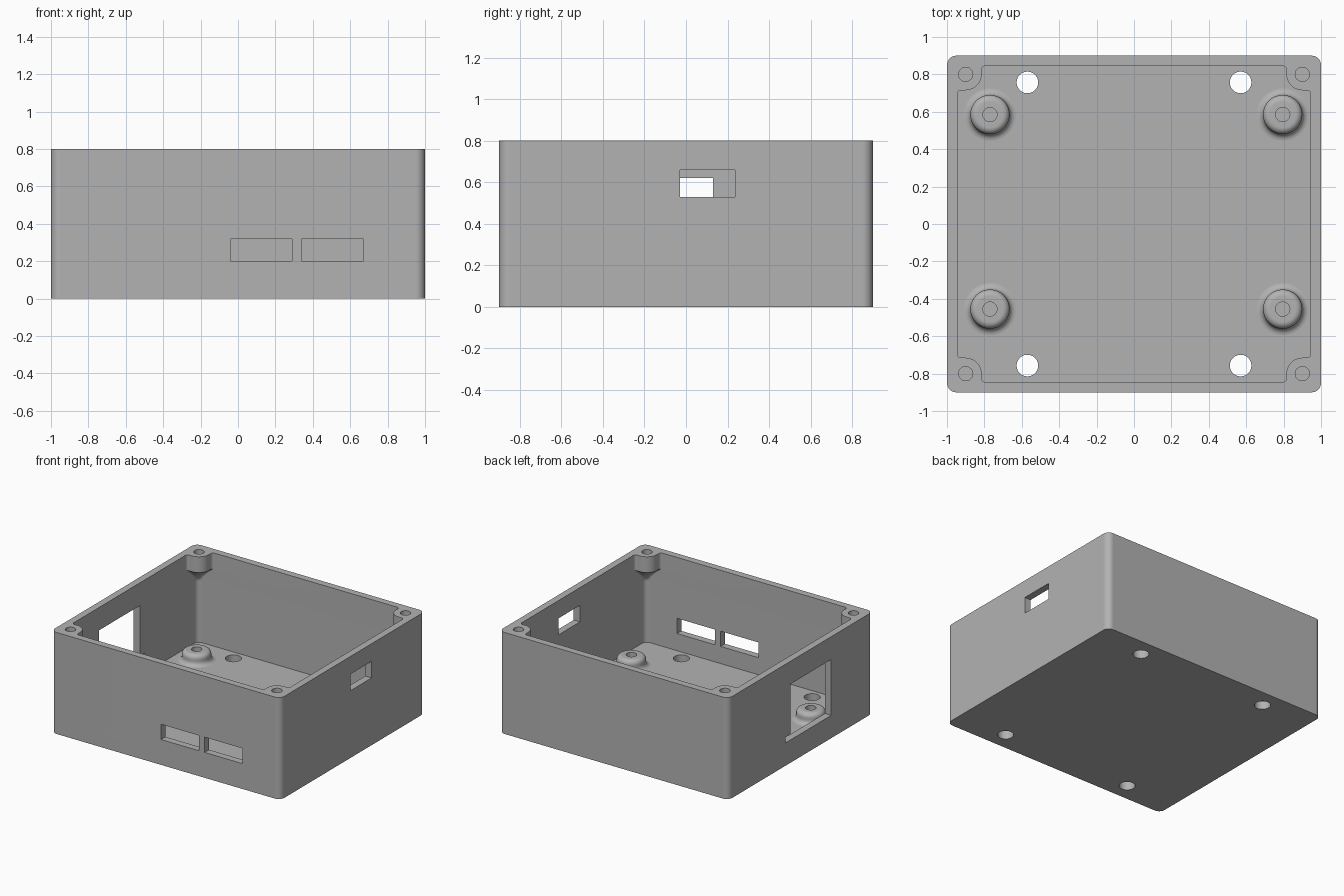
import bpy, bmesh
from math import cos, sin, pi, radians
from mathutils import Matrix, Vector

if "Cube" in bpy.data.objects:
    bpy.data.objects.remove(bpy.data.objects["Cube"])

HEIGHT, FLOOR, WALL = 0.8, 0.065, 0.055
HX, HY = 1.0, 0.9                      # outer half sizes
IX, IY = HX - WALL, HY - WALL          # inner half sizes
SX, SY, BOSS = 0.9, 0.8, 0.085         # lid screw position, boss radius

grey = bpy.data.materials.new("mid grey plastic")
grey.use_nodes = True
grey.diffuse_color = (0.45, 0.45, 0.45, 1)
grey.node_tree.nodes["Principled BSDF"].inputs["Base Color"].default_value = grey.diffuse_color


def make(name, bm):
    bmesh.ops.recalc_face_normals(bm, faces=bm.faces)
    mesh = bpy.data.meshes.new(name)
    bm.to_mesh(mesh)
    bm.free()
    mesh.materials.append(grey)
    ob = bpy.data.objects.new(name, mesh)
    bpy.context.collection.objects.link(ob)
    return ob


def select(ob):
    bpy.ops.object.select_all(action="DESELECT")
    ob.select_set(True)
    bpy.context.view_layer.objects.active = ob


def arc(cx, cy, r, a, b, n):
    angles = [radians(a + (b - a) * i / (n - 1)) for i in range(n)]
    return [Vector((cx + r * cos(t), cy + r * sin(t))) for t in angles]


def four_corners(corner):
    """Repeat a counter-clockwise +x +y corner around a closed outline."""
    ring = []
    for sx, sy in ((1, 1), (-1, 1), (-1, -1), (1, -1)):
        pts = [Vector((p.x * sx, p.y * sy)) for p in corner]
        ring += pts if sx * sy > 0 else pts[::-1]
    return ring


def loft(name, layers):
    """Closed solid through (z, outline) layers."""
    bm = bmesh.new()
    rings = [[bm.verts.new((p.x, p.y, z)) for p in pts] for z, pts in layers]
    for lo, hi in zip(rings, rings[1:]):
        for i in range(len(lo)):
            j = (i + 1) % len(lo)
            bm.faces.new((lo[i], lo[j], hi[j], hi[i]))
    bm.faces.new(rings[0][::-1])
    bm.faces.new(rings[-1])
    return make(name, bm)


def box(name, x, y, z):
    bm = bmesh.new()
    size = [b - a for a, b in (x, y, z)]
    mid = [(a + b) / 2 for a, b in (x, y, z)]
    bmesh.ops.create_cube(bm, size=1, matrix=Matrix.Translation(mid) @ Matrix.Diagonal((*size, 1)))
    return make(name, bm)


def drill(x, y, r, z0, z1):
    ring = arc(x, y, r, 0, 345, 24)
    return loft("drill", [(z0, ring), (z1, ring)])


def cut(ob, cutter):
    select(ob)
    mod = ob.modifiers.new("cut", "BOOLEAN")
    mod.operation, mod.solver, mod.object = "DIFFERENCE", "EXACT", cutter
    bpy.ops.object.modifier_apply(modifier=mod.name)
    bpy.data.objects.remove(cutter)


def finish(ob):
    select(ob)
    bpy.ops.object.shade_smooth_by_angle(angle=radians(30))
    mod = ob.modifiers.new("even shading", "WEIGHTED_NORMAL")
    mod.keep_sharp = True


# Enclosure body with rounded vertical corners
outer = four_corners(arc(HX - 0.05, HY - 0.05, 0.05, 0, 90, 9))
body = loft("enclosure_body", [(0, outer), (HEIGHT, outer)])

# Cavity: plain corners below, notched around the screw bosses above
plain = arc(IX - 0.04, IY - 0.04, 0.04, 0, 90, 21)
f = 0.02
notched = (arc(IX - f, SY - BOSS - f, f, 0, 90, 5)
           + arc(SX, SY, BOSS, 270, 180, 11)
           + arc(SX - BOSS - f, IY - f, f, 0, 90, 5))
layers = [(FLOOR, four_corners(plain))]
for i in range(9):
    t = i / 8
    ease = 1 - cos(t * pi / 2)
    blend = [p.lerp(q, ease) for p, q in zip(plain, notched)]
    layers.append((0.55 + 0.125 * t, four_corners(blend)))
layers.append((HEIGHT + 0.1, four_corners(notched)))
cut(body, loft("cavity", layers))

# Lid screw holes and floor mounting holes
for sx in (-1, 1):
    for sy in (-1, 1):
        cut(body, drill(sx * SX, sy * SY, 0.038, 0.66, HEIGHT + 0.1))
        cut(body, drill(sx * 0.57, sy * 0.757, 0.058, -0.1, FLOOR + 0.1))

# Wall openings: two front slots, right slot, large left window with side notch
for x in ((-0.04, 0.29), (0.34, 0.67)):
    cut(body, box("front_slot", x, (-1, -0.8), (0.2, 0.32)))
cut(body, box("side_slot", (0.9, 1.1), (-0.03, 0.235), (0.53, 0.66)))
cut(body, box("window", (-1.1, -0.9), (-0.38, 0.13), (0.18, 0.62)))
cut(body, box("window_notch", (-1.1, -0.9), (0.1, 0.19), (0.18, 0.225)))
finish(body)

# Board standoffs: flared, turned posts with a blind screw hole
flare = [(0.105 + 0.035 * (1 - sin(a)), FLOOR + 0.035 * (1 - cos(a)))
         for a in (i * pi / 12 for i in range(7))]
crown = [(0.07 + 0.035 * cos(a), 0.115 + 0.035 * sin(a))
         for a in (i * pi / 12 for i in range(7))]
profile = flare + crown + [(0.038, 0.15), (0.038, 0.07), (0, 0.07)]


def standoff(name, x, y):
    bm = bmesh.new()
    verts = [bm.verts.new((r, 0, z)) for r, z in profile]
    edges = [bm.edges.new(pair) for pair in zip(verts, verts[1:])]
    bmesh.ops.spin(bm, geom=verts + edges, cent=(0, 0, 0), axis=(0, 0, 1),
                   angle=2 * pi, steps=32, use_merge=True)
    bmesh.ops.remove_doubles(bm, verts=bm.verts, dist=0.0005)
    ob = make(name, bm)
    ob.location = (x, y, 0)
    finish(ob)


for side, x in (("right", -0.77), ("left", 0.795)):
    for end, y in (("front", -0.455), ("back", 0.585)):
        standoff(f"standoff_{end}_{side}", x, y)
